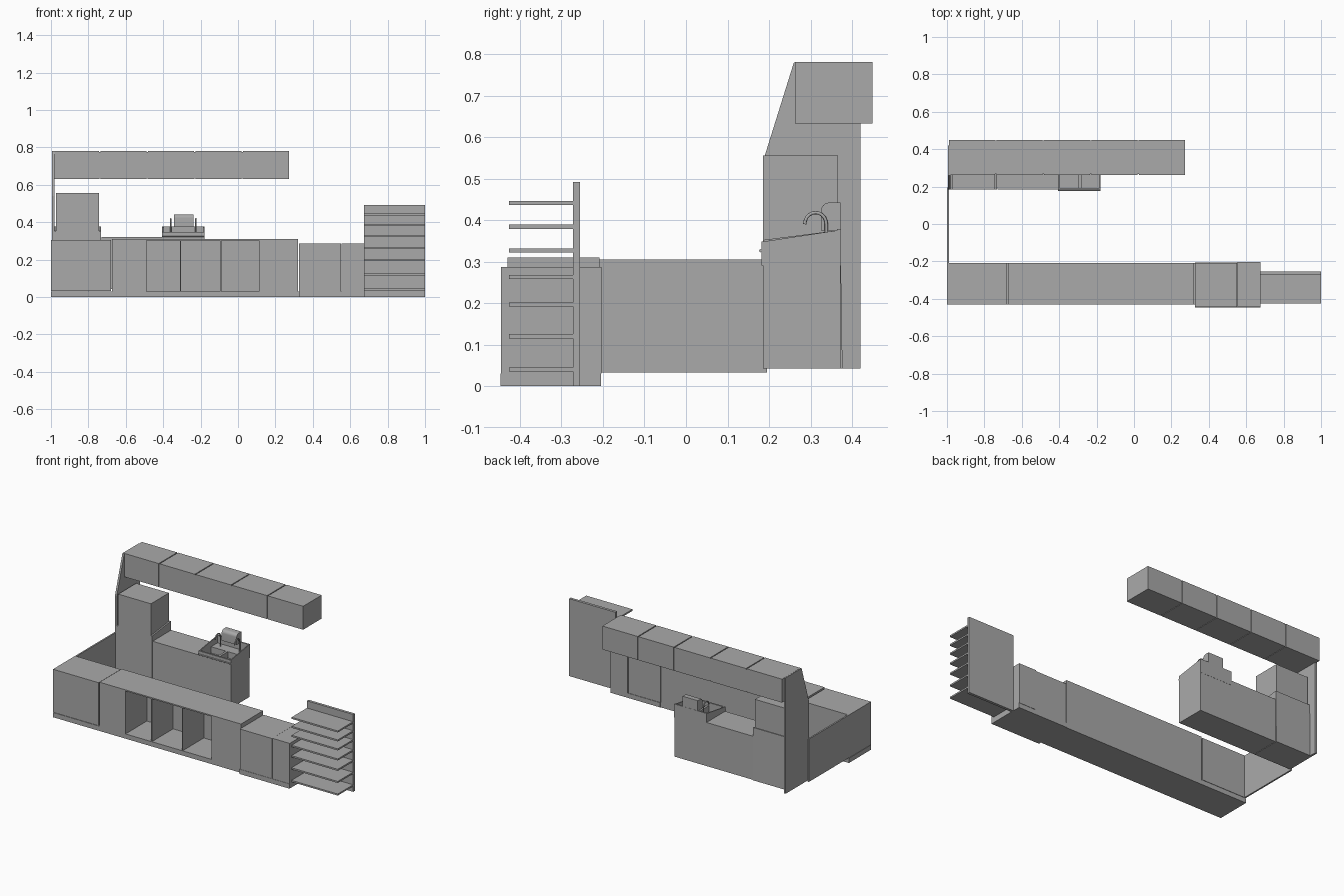
import bpy
import bmesh
import math

old = bpy.data.objects.get("Cube")
if old:
    bpy.data.objects.remove(old, do_unlink=True)

GREY = (0.4, 0.4, 0.4, 1)
mat = bpy.data.materials.new("plain grey")
mat.use_nodes = True
mat.diffuse_color = GREY
mat.node_tree.nodes["Principled BSDF"].inputs["Base Color"].default_value = GREY


def add_object(name, bm):
    mesh = bpy.data.meshes.new(name)
    bmesh.ops.recalc_face_normals(bm, faces=bm.faces)
    bm.to_mesh(mesh)
    bm.free()
    obj = bpy.data.objects.new(name, mesh)
    mesh.materials.append(mat)
    bpy.context.collection.objects.link(obj)
    return obj


def prism(name, x0, x1, profile):
    """Extrude a (y, z) profile along x."""
    bm = bmesh.new()
    face = bm.faces.new([bm.verts.new((x0, y, z)) for y, z in profile])
    ext = bmesh.ops.extrude_face_region(bm, geom=[face])
    moved = [v for v in ext["geom"] if isinstance(v, bmesh.types.BMVert)]
    bmesh.ops.translate(bm, verts=moved, vec=(x1 - x0, 0, 0))
    return add_object(name, bm)


def box(name, x, y, z):
    return prism(name, x[0], x[1], [(y[0], z[0]), (y[1], z[0]), (y[1], z[1]), (y[0], z[1])])


def tube(name, points, radius):
    curve = bpy.data.curves.new(name, "CURVE")
    curve.dimensions = "3D"
    curve.bevel_depth = radius
    curve.bevel_resolution = 2
    curve.use_fill_caps = True
    curve.materials.append(mat)
    line = curve.splines.new("POLY")
    line.points.add(len(points) - 1)
    for p, co in zip(line.points, points):
        p.co = (*co, 1)
    obj = bpy.data.objects.new(name, curve)
    bpy.context.collection.objects.link(obj)


# Front counter: plinth, closed cabinets and open bays
FRONT = (-0.43, -0.208)
box("plinth", (-1, 0.33), FRONT, (0, 0.03))
box("corner_cabinet", (-1, -0.68), FRONT, (0.032, 0.305))
box("closed_cabinet_right", (-0.673, -0.49), FRONT, (0.03, 0.31))
box("closed_cabinet_left", (0.113, 0.322), FRONT, (0.03, 0.31))
box("bay_top", (-0.49, 0.113), FRONT, (0.302, 0.31))
box("bay_back", (-0.49, 0.113), (-0.216, -0.208), (0.03, 0.302))
for i, x in enumerate((-0.308, -0.092)):
    box(f"bay_divider_{i + 1}", (x - 0.003, x + 0.003), (-0.428, -0.216), (0.03, 0.302))

# Low cabinet beside the shelves
LOW = (-0.447, -0.205)
box("low_plinth", (0.325, 0.675), LOW, (0, 0.03))
box("low_cabinet", (0.325, 0.55), (-0.445, -0.208), (0.03, 0.285))
box("low_end_cabinet", (0.553, 0.675), (-0.445, -0.203), (0.03, 0.287))

# Display shelves
box("shelf_back", (0.675, 1), (-0.272, -0.255), (0, 0.492))
for i, top in enumerate((0.045, 0.125, 0.202, 0.268, 0.332, 0.389, 0.446)):
    box(f"shelf_{i + 1}", (0.675, 1), (-0.426, -0.272), (top - 0.01, top))

# Side panels joining front and back
box("gate_panel", (-1, -0.99), (-0.208, 0.195), (0.033, 0.305))
prism("end_wall", -0.995, -0.982,
      [(0.185, 0.043), (0.42, 0.043), (0.42, 0.78), (0.26, 0.78), (0.185, 0.54)])

# Back counter with tall corner unit
box("back_counter", (-0.73, -0.405), (0.185, 0.372), (0.043, 0.32))
prism("tall_unit_base", -0.982, -0.733,
      [(0.185, 0.043), (0.377, 0.043), (0.372, 0.376), (0.185, 0.352)])
box("tall_unit", (-0.972, -0.742), (0.185, 0.366), (0.35, 0.555))

# Sink: body, basins, rim walls
SINK = (-0.405, -0.178)
box("sink_cabinet", SINK, (0.185, 0.372), (0.043, 0.29))
box("sink_front", SINK, (0.182, 0.192), (0.29, 0.348))
box("sink_back", SINK, (0.364, 0.373), (0.29, 0.378))
box("sink_deck", SINK, (0.3, 0.364), (0.29, 0.33))
box("sink_divider", (-0.296, -0.282), (0.192, 0.3), (0.29, 0.33))
for side, x in (("right", SINK[0]), ("left", SINK[1] - 0.006)):
    prism(f"sink_side_{side}", x, x + 0.006,
          [(0.185, 0.29), (0.37, 0.29), (0.37, 0.376), (0.185, 0.348)])
tube("counter_nose", [(-0.405, 0.18, 0.326), (-0.178, 0.18, 0.326)], 0.004)

# Faucets with arched spouts
for side, x in (("right", -0.36), ("left", -0.225)):
    arch = [(x, 0.312 + 0.026 * math.cos(a), 0.39 + 0.028 * math.sin(a))
            for a in (math.pi * k / 10 for k in range(11))]
    tube(f"faucet_{side}", [(x, 0.338, 0.33)] + arch, 0.004)

# Towel dispenser with rounded front
round_front = [(0.345 - 0.02 * math.sin(a), 0.422 + 0.02 * math.cos(a))
               for a in (math.pi * k / 12 for k in range(7))]
dispenser = prism("towel_dispenser", -0.343, -0.237,
                  [(0.325, 0.375), (0.372, 0.375), (0.372, 0.442)] + round_front)
bpy.context.view_layer.objects.active = dispenser
dispenser.select_set(True)
bpy.ops.object.shade_smooth_by_angle()

# Row of wall cabinets with narrow seams
START, STEP, SEAM = -0.99, 0.254, 0.006
for i in range(5):
    x = START + i * STEP
    box(f"wall_cabinet_{i + 1}", (x, x + STEP - SEAM), (0.263, 0.449), (0.632, 0.781))
box("wall_cabinet_core", (START + 0.01, 0.27), (0.266, 0.446), (0.635, 0.775))
